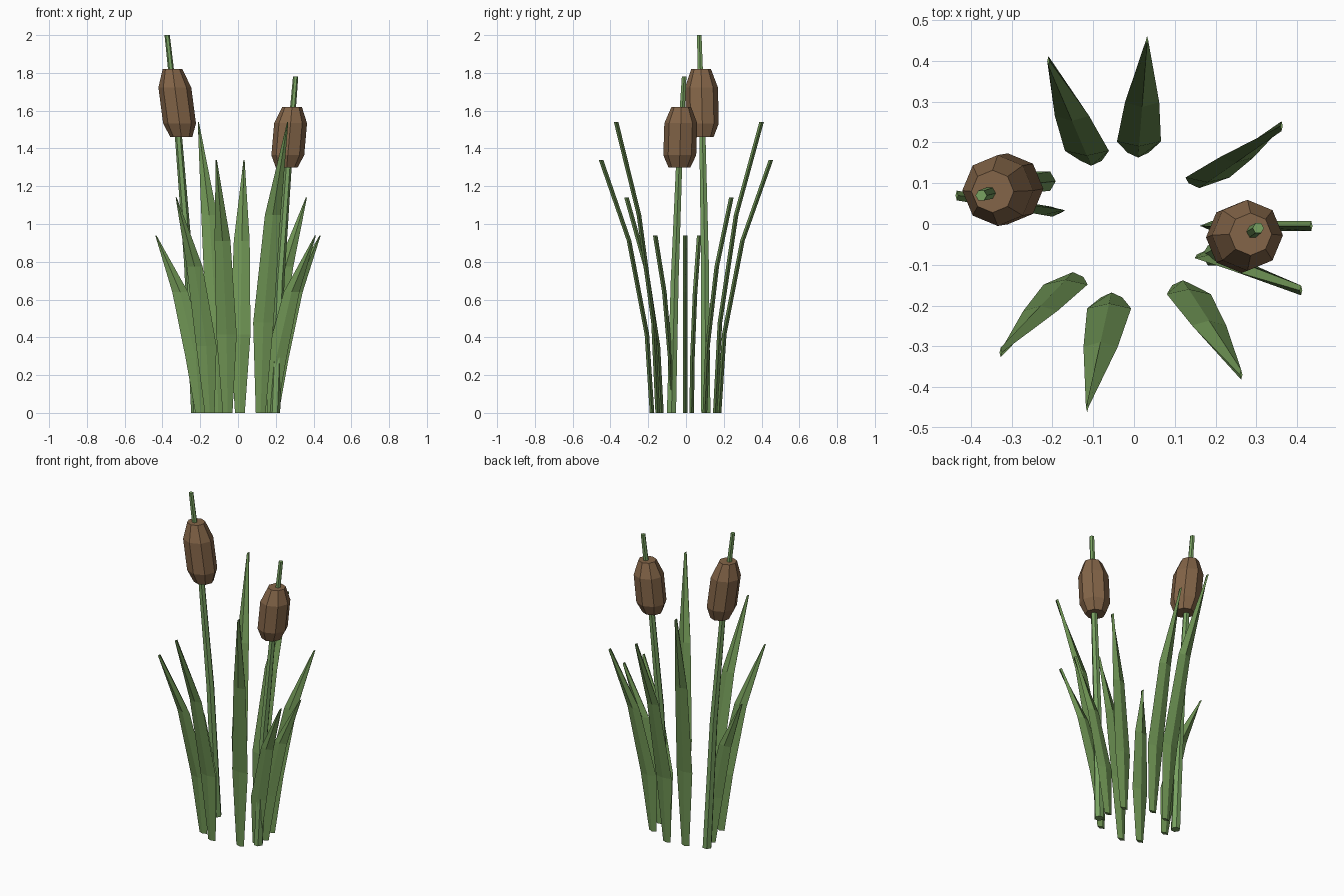
import bpy
import math

cube = bpy.data.objects.get("Cube")
if cube:
    bpy.data.objects.remove(cube, do_unlink=True)


def make_material(name, colour):
    mat = bpy.data.materials.new(name)
    mat.use_nodes = True
    mat.diffuse_color = (*colour, 1)
    mat.node_tree.nodes["Principled BSDF"].inputs["Base Color"].default_value = (*colour, 1)
    return mat


leaf_green = make_material("leaf green", (0.16, 0.30, 0.09))
stem_green = make_material("stem green", (0.19, 0.36, 0.12))
head_brown = make_material("seed head brown", (0.23, 0.13, 0.065))


def loft(name, rings, sides, material):
    """Skin level rings of (x, y, z, half width, half depth) and cap both ends."""
    verts, faces = [], []
    for x, y, z, rx, ry in rings:
        for i in range(sides):
            a = math.tau * i / sides
            verts.append((x + rx * math.cos(a), y + ry * math.sin(a), z))
    for r in range(len(rings) - 1):
        for i in range(sides):
            j = (i + 1) % sides
            a, b = r * sides, (r + 1) * sides
            faces.append((a + i, a + j, b + j, b + i))
    faces.append(tuple(reversed(range(sides))))
    faces.append(tuple(range((len(rings) - 1) * sides, len(rings) * sides)))
    mesh = bpy.data.meshes.new(name)
    mesh.from_pydata(verts, [], faces)
    mesh.materials.append(material)
    obj = bpy.data.objects.new(name, mesh)
    bpy.context.collection.objects.link(obj)
    return obj


def lerp(a, b, t):
    return a + (b - a) * t


# Leaves: diamond section blades that bow outward; base x, y then tip x, y, z
leaves = [
    (0.19, -0.005, 0.435, -0.005, 0.94),
    (0.16, 0.10, 0.362, 0.24, 1.14),
    (0.01, 0.175, 0.032, 0.45, 1.34),
    (-0.105, 0.155, -0.21, 0.40, 1.54),
    (-0.20, 0.03, -0.435, 0.07, 0.94),
    (-0.15, -0.13, -0.327, -0.315, 1.14),
    (-0.055, -0.18, -0.115, -0.45, 1.34),
    (0.12, -0.15, 0.263, -0.37, 1.54),
    (0.18, -0.075, 0.41, -0.163, 0.94),
]
# Fraction of height, fraction of lean, half width
blade_profile = [(0, 0, 0.026), (0.31, 0.1, 0.054), (0.68, 0.45, 0.042), (1, 1, 0.003)]
for n, (bx, by, tx, ty, h) in enumerate(leaves, 1):
    loft(f"leaf_{n}",
         [(lerp(bx, tx, s), lerp(by, ty, s), h * t, w, 0.012) for t, s, w in blade_profile],
         4, leaf_green)


def cattail(side, path, bottom, top):
    # Stem tapering along its path
    radii = (0.028, 0.024, 0.019, 0.014)
    loft(side + "_stem", [(*p, r, r) for p, r in zip(path, radii)], 6, stem_green)
    # Seed head with tapered ends
    profile = [(0, 0.058), (0.2, 0.087), (0.73, 0.087), (1, 0.052)]
    loft(side + "_seed_head",
         [(*(lerp(a, b, t) for a, b in zip(bottom, top)), r, r) for t, r in profile],
         8, head_brown)


cattail("right",
        [(-0.22, 0.105, 0), (-0.262, 0.1, 0.8), (-0.315, 0.087, 1.46), (-0.375, 0.07, 2)],
        (-0.3, 0.088, 1.46), (-0.347, 0.08, 1.82))
cattail("left",
        [(0.195, -0.077, 0), (0.222, -0.06, 0.7), (0.265, -0.037, 1.3), (0.305, -0.01, 1.78)],
        (0.258, -0.035, 1.3), (0.286, -0.025, 1.62))
